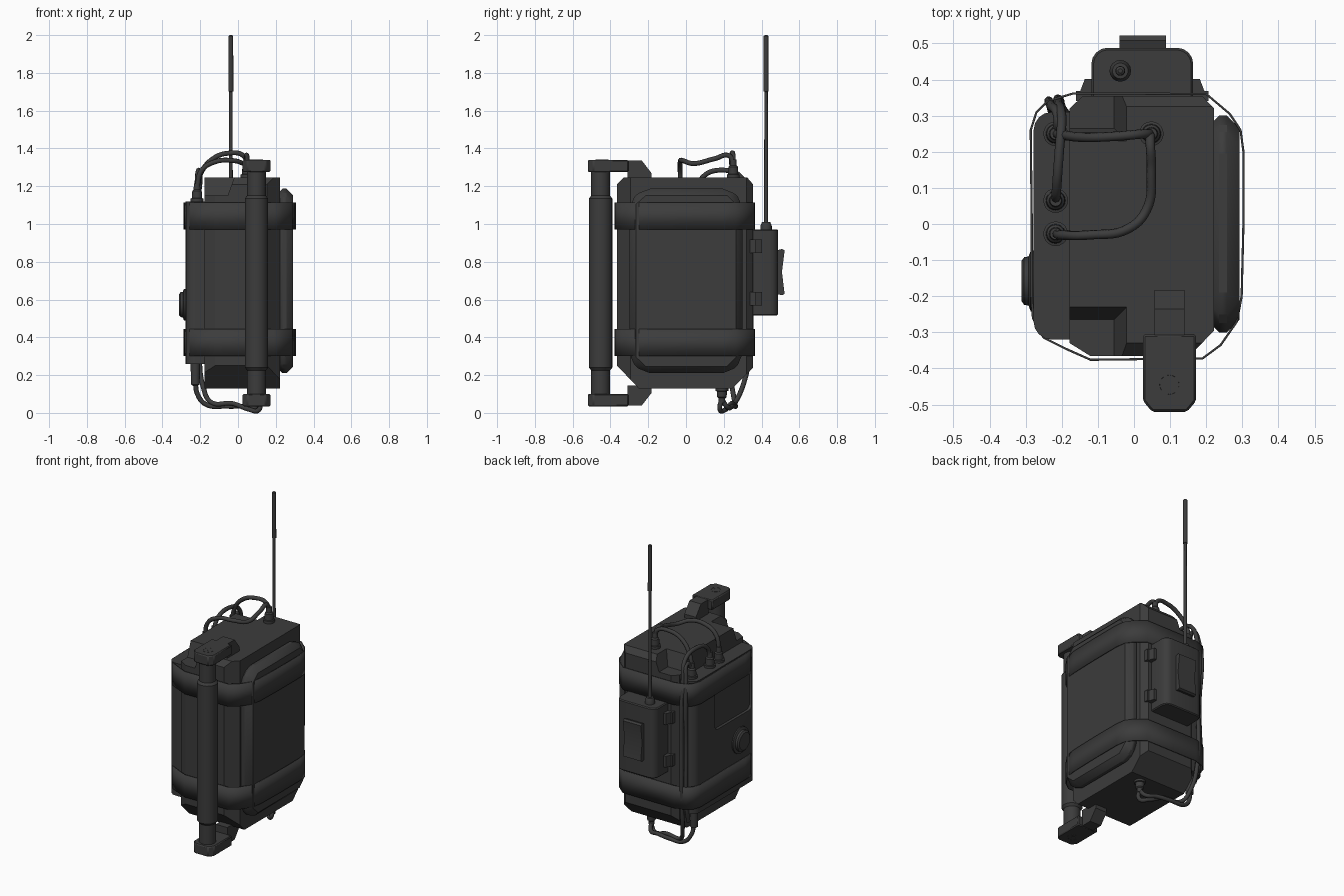
import bpy, bmesh
from math import cos, sin, pi
from mathutils import Vector

if "Cube" in bpy.data.objects:
    bpy.data.objects.remove(bpy.data.objects["Cube"])

dark = bpy.data.materials.new("dark_grey")
dark.diffuse_color = (0.045, 0.045, 0.045, 1)
dark.use_nodes = True
dark.node_tree.nodes["Principled BSDF"].inputs["Base Color"].default_value = dark.diffuse_color


def finish(name, bm):
    bmesh.ops.recalc_face_normals(bm, faces=bm.faces[:])
    me = bpy.data.meshes.new(name)
    bm.to_mesh(me)
    bm.free()
    ob = bpy.data.objects.new(name, me)
    bpy.context.collection.objects.link(ob)
    me.materials.append(dark)
    return ob


def prism(name, pts, axis, lo, hi, cuts=(), bevel=0, seg=1, top=None):
    """Extrude a 2D outline along an axis; cuts are vertical chamfers (ax, ay, bx, by)."""
    def place(p, t):
        return {'x': (t, *p), 'y': (p[0], t, p[1]), 'z': (*p, t)}[axis]
    bm = bmesh.new()
    a = [bm.verts.new(place(p, lo)) for p in pts]
    b = [bm.verts.new(place(p, hi)) for p in (top or pts)]
    n = len(pts)
    bm.faces.new(a)
    bm.faces.new(b[::-1])
    for i in range(n):
        bm.faces.new((a[i], b[i], b[(i + 1) % n], a[(i + 1) % n]))
    for ax, ay, bx, by in cuts:
        no = Vector((by - ay, ax - bx, 0))
        if no.dot(Vector((ax, ay, 0))) < 0:
            no = -no
        r = bmesh.ops.bisect_plane(bm, geom=bm.verts[:] + bm.edges[:] + bm.faces[:],
                                   plane_co=(ax, ay, 0), plane_no=no, clear_outer=True)
        edges = [g for g in r['geom_cut'] if isinstance(g, bmesh.types.BMEdge)]
        bmesh.ops.edgeloop_fill(bm, edges=edges)
    ob = finish(name, bm)
    if bevel:
        m = ob.modifiers.new("bevel", 'BEVEL')
        m.width, m.segments, m.limit_method, m.angle_limit = bevel, seg, 'ANGLE', 0.6
    return ob


def rect(x0, x1, y0, y1):
    return [(x0, y0), (x1, y0), (x1, y1), (x0, y1)]


def rrect(x0, x1, y0, y1, r, n=4):
    pts = []
    for k, (cx, cy) in enumerate([(x1 - r, y1 - r), (x0 + r, y1 - r), (x0 + r, y0 + r), (x1 - r, y0 + r)]):
        for i in range(n + 1):
            t = (k + i / n) * pi / 2
            pts.append((cx + r * cos(t), cy + r * sin(t)))
    return pts


def lathe(name, base, steps, axis=(0, 0, 1), n=20):
    """Stack of rings: steps are (distance along axis, radius)."""
    q = Vector((0, 0, 1)).rotation_difference(Vector(axis))
    bm = bmesh.new()
    rings = []
    for d, r in steps:
        rings.append([bm.verts.new(Vector(base) + q @ Vector((r * cos(2 * pi * i / n), r * sin(2 * pi * i / n), d)))
                      for i in range(n)])
    for a, b in zip(rings, rings[1:]):
        for i in range(n):
            bm.faces.new((a[i], a[(i + 1) % n], b[(i + 1) % n], b[i]))
    bm.faces.new(rings[0])
    bm.faces.new(rings[-1])
    return finish(name, bm)


def cable(name, pts, r=0.013):
    cu = bpy.data.curves.new(name, 'CURVE')
    cu.dimensions, cu.bevel_depth, cu.bevel_resolution, cu.resolution_u = '3D', r, 2, 8
    cu.use_fill_caps = True
    s = cu.splines.new('BEZIER')
    s.bezier_points.add(len(pts) - 1)
    for bp, p in zip(s.bezier_points, pts):
        bp.co = p
        bp.handle_left_type = bp.handle_right_type = 'AUTO'
    cu.materials.append(dark)
    bpy.context.collection.objects.link(bpy.data.objects.new(name, cu))


def carve(ob, cutter):
    m = ob.modifiers.new("carve", 'BOOLEAN')
    m.operation, m.object, m.solver = 'DIFFERENCE', cutter, 'EXACT'
    bpy.context.view_layer.objects.active = ob
    bpy.ops.object.modifier_apply(modifier=m.name)
    bpy.data.objects.remove(cutter)


# main case with chamfered corners and two top notches on the left
body = prism("main_case", [(-.365, .25), (-.25, .13), (.245, .13), (.355, .24), (.355, 1.21),
                           (.325, 1.245), (-.33, 1.245), (-.365, 1.21)], 'x', -.178, .222,
             cuts=[(-.178, -.33, -.12, -.366), (.222, -.295, .153, -.366),
                   (-.178, .32, -.14, .356), (.222, .32, .187, .356)])
for s in (-1, 1):
    foot = rect(-.4, -.055, *sorted((s * .265, s * .6)))
    lip = rect(-.4, -.015, *sorted((s * .225, s * .6)))
    carve(body, prism("notch_cutter", foot, 'z', 1.15, 1.26, top=lip))

# left side pod with recess and dial
pod = prism("left_pod", rrect(-.278, -.1, -.32, .31, .05), 'z', .26, 1.12)
carve(pod, prism("recess_cutter", rrect(-.28, .10, .73, 1.08, .03), 'x', -.4, -.26))
lathe("dial", (-.27, -.158, .573), [(0, .084), (.016, .084), (.022, .068), (.034, .066), (.042, .055)], (-1, 0, 0), 24)

# right side panel
prism("right_panel", [(-.3, .28), (-.225, .21), (.23, .21), (.3, .28), (.3, 1.12), (.23, 1.187),
                      (-.225, 1.187), (-.3, 1.12)], 'x', .2, .292, bevel=.035)

# two straps wrapped around everything
loop = [(-.283, -.2), (-.28, -.26), (-.25, -.315), (-.19, -.345), (-.12, -.376), (.19, -.372), (.24, -.335),
        (.285, -.27), (.298, -.2), (.303, 0), (.303, .2), (.295, .26), (.265, .305), (.2, .36),
        (0, .361), (-.17, .361), (-.24, .34), (-.27, .31), (-.286, .26), (-.283, 0)]
for name, z0, z1 in (("lower_strap", .30, .445), ("upper_strap", .97, 1.115)):
    bm = bmesh.new()
    rows = [[bm.verts.new((x, y, z)) for x, y in loop] for z in (z0, z1)]
    for i in range(len(loop)):
        j = (i + 1) % len(loop)
        bm.faces.new((rows[0][i], rows[0][j], rows[1][j], rows[1][i]))
    m = finish(name, bm).modifiers.new("thickness", 'SOLIDIFY')
    m.thickness, m.offset = .006, 0

# front carrying handle, brackets mirrored about mid height
lathe("handle_grip", (.098, -.452, .09), [(0, .05), (.135, .05), (.15, .062), (1.045, .062), (1.06, .05), (1.2, .05)], n=24)
head = [(.025, -.305), (.025, -.49), (.05, -.52), (.147, -.52), (.172, -.49), (.172, -.305)]
arm = [(-.31, 1.23), (-.31, 1.337), (-.235, 1.337), (-.183, 1.27), (-.183, 1.23)]
for name, f in (("top", lambda z: z), ("bottom", lambda z: 1.375 - z)):
    prism(name + "_handle_bracket", head, 'z', *sorted((f(1.275), f(1.34))), bevel=.006)
    prism(name + "_handle_arm", [(y, f(z)) for y, z in arm], 'x', .057, .14)
    d = f(1) - f(0)
    lathe(name + "_handle_screw", (.098, -.445, f(1.335)), [(0, .034), (.006, .034), (.006, .027), (.003, .026)], (0, 0, d))
    prism(name + "_screw_slot", [(.078, -.431), (.084, -.425), (.118, -.459), (.112, -.465)], 'z',
          *sorted((f(1.335), f(1.341))))

# rear radio box with rocker, hinges and antenna
prism("rear_box", rrect(-.118, .164, .30, .488, .045), 'z', .516, .972, bevel=.006)
prism("rocker", [(.48, .86), (.508, .868), (.522, .86), (.508, .745), (.522, .63), (.508, .623), (.48, .63)],
      'x', -.04, .088)
for side, x, s in (("left", -.118, -1), ("right", .164, 1)):
    for z in (.605, .882):
        prism(side + "_hinge_plate", rect(*sorted((x, x + s * .042)), z - .036, z + .036), 'y', .34, .368)
        prism(side + "_hinge_knuckle", [(x - s * .01, .36), (x + s * .034, .36), (x + s * .018, .402),
                                        (x - s * .01, .402)], 'z', z - .036, z + .036)
lathe("antenna", (-.038, .424, .965), [(0, .03), (.025, .03), (.045, .022), (.046, .011), (.735, .009),
                                       (.736, .0135), (1.03, .0125), (1.035, .006)], n=16)

# cable sockets
socket = [(0, .034), (.02, .034), (.022, .027), (.06, .025), (.068, .018), (.1, .016)]
for i, (y, z) in enumerate(((.25, 1.115), (.065, 1.115), (-.027, 1.115))):
    lathe("pod_socket_%d" % i, (-.217, y, z), socket)
lathe("top_socket", (.048, .25, 1.242), socket)
lathe("bottom_socket", (.115, .19, .132), [(d * .8, r) for d, r in socket], (0, 0, -1))
lathe("pod_bottom_socket", (-.226, .24, .27), [(0, .025), (.12, .023), (.125, .015)], (0, 0, -1))

# cables
cable("cable_across", [(-.217, .25, 1.18), (-.2, .247, 1.26), (-.14, .24, 1.34), (-.05, .243, 1.375),
                       (.03, .25, 1.36), (.048, .25, 1.30)])
cable("cable_swept", [(-.217, -.027, 1.18), (-.195, -.031, 1.28), (-.12, -.03, 1.33), (-.02, -.015, 1.335),
                      (.035, .04, 1.32), (.048, .15, 1.345), (.045, .23, 1.36), (.048, .25, 1.30)])
cable("cable_down_outer", [(-.217, .065, 1.18), (-.215, .09, 1.25), (-.207, .2, 1.285), (-.2, .29, 1.25),
                           (-.21, .332, 1.12), (-.205, .34, .7), (-.205, .335, .3), (-.185, .3, .14), (-.14, .26, .055),
                           (-.03, .24, .05), (.06, .21, .018), (.11, .18, .016), (.115, .19, .08)])
cable("cable_down_inner", [(-.217, .25, 1.18), (-.21, .29, 1.22), (-.228, .325, 1.14), (-.228, .325, .7),
                           (-.228, .32, .3), (-.22, .29, .2)])
cable("cable_bottom", [(-.226, .24, .16), (-.215, .25, .1), (-.17, .26, .045), (-.06, .26, .035),
                       (.03, .245, .035), (.1, .22, .03), (.115, .19, .07)])

# smooth round parts, keep hard edges
for ob in bpy.data.objects:
    ob.select_set(ob.type == 'MESH')
bpy.context.view_layer.objects.active = body
bpy.ops.object.shade_smooth_by_angle(angle=0.5)
